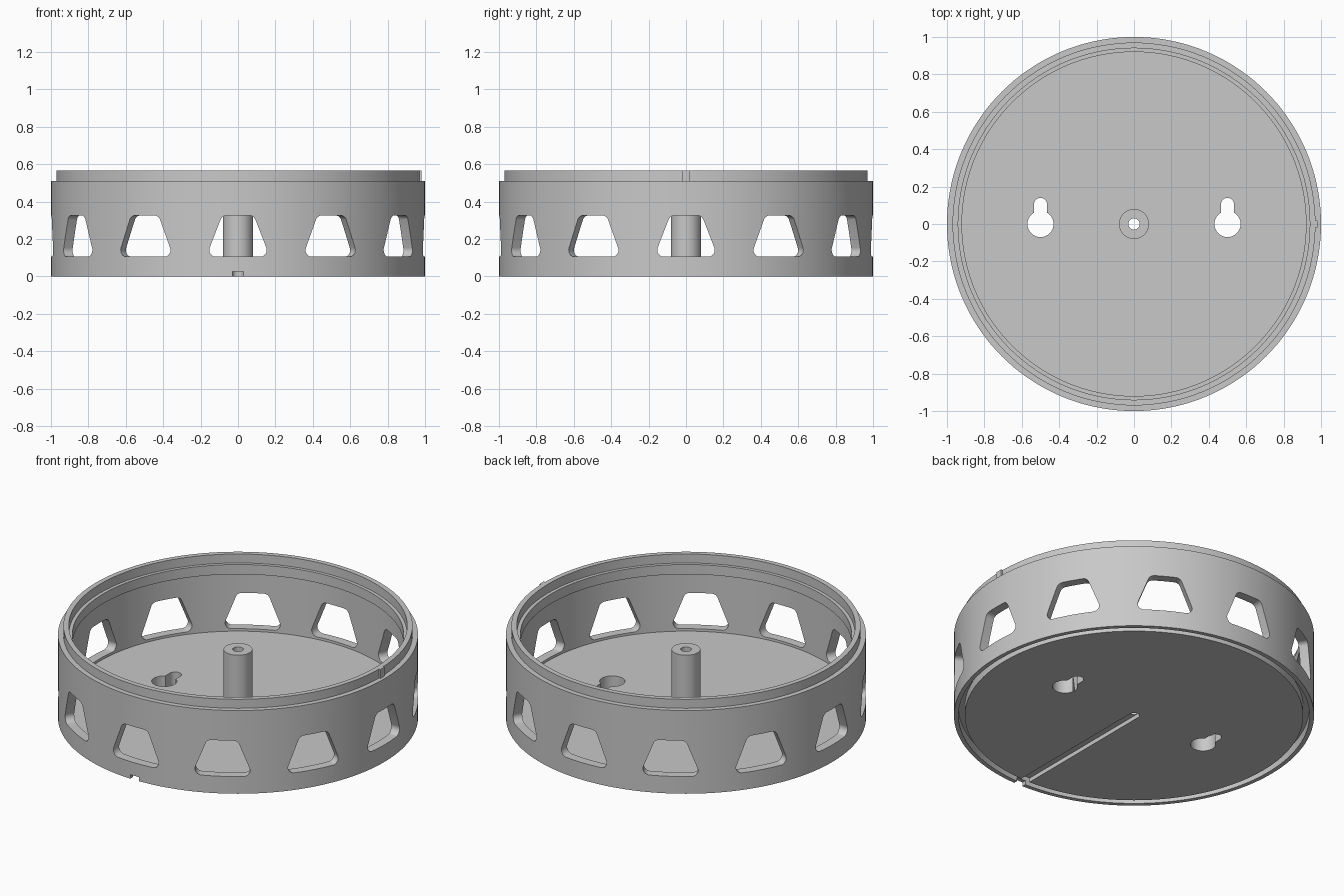
import bpy, bmesh, math
from mathutils import Matrix, Vector

cube = bpy.data.objects.get("Cube")
if cube:
    bpy.data.objects.remove(cube, do_unlink=True)

grey = bpy.data.materials.new("light_grey")
grey.use_nodes = True
grey.diffuse_color = (0.58, 0.58, 0.58, 1)
grey.node_tree.nodes["Principled BSDF"].inputs["Base Color"].default_value = grey.diffuse_color


def make_object(name, bm):
    bmesh.ops.recalc_face_normals(bm, faces=bm.faces)
    mesh = bpy.data.meshes.new(name)
    bm.to_mesh(mesh)
    bm.free()
    mesh.materials.append(grey)
    obj = bpy.data.objects.new(name, mesh)
    bpy.context.collection.objects.link(obj)
    return obj


def lathe(name, profile, sides):
    """Revolve a closed (radius, z) profile around the z axis."""
    bm = bmesh.new()
    rings = []
    for i in range(sides):
        a = math.tau * i / sides
        rings.append([bm.verts.new((r * math.cos(a), r * math.sin(a), z)) for r, z in profile])
    count = len(profile)
    for i in range(sides):
        here, there = rings[i], rings[(i + 1) % sides]
        for j in range(count):
            k = (j + 1) % count
            bm.faces.new((here[j], there[j], there[k], here[k]))
    return make_object(name, bm)


def prism(bm, outline, low, high, matrix=None):
    """Extrude a 2D outline from low to high along z, then place it."""
    matrix = matrix or Matrix()
    bottom = [bm.verts.new(matrix @ Vector((x, y, low))) for x, y in outline]
    top = [bm.verts.new(matrix @ Vector((x, y, high))) for x, y in outline]
    bm.faces.new(bottom[::-1])
    bm.faces.new(top)
    n = len(outline)
    for i in range(n):
        j = (i + 1) % n
        bm.faces.new((bottom[i], bottom[j], top[j], top[i]))


def arc(cx, cy, r, start, end, steps):
    angles = [math.radians(start + (end - start) * i / steps) for i in range(steps + 1)]
    return [(cx + r * math.cos(a), cy + r * math.sin(a)) for a in angles]


def rounded(corners, radius, steps=5):
    """Round the corners of a convex outline."""
    points = []
    for i, corner in enumerate(corners):
        p = Vector(corner)
        u = (Vector(corners[i - 1]) - p).normalized()
        v = (Vector(corners[(i + 1) % len(corners)]) - p).normalized()
        half = u.angle(v) / 2
        centre = p + (u + v).normalized() * radius / math.sin(half)
        first = p + u * radius / math.tan(half) - centre
        last = p + v * radius / math.tan(half) - centre
        for s in range(steps + 1):
            d = first.lerp(last, s / steps).normalized() * radius
            points.append(tuple(centre + d))
    return points


def cut(target, cutters):
    """Bake boolean cuts into the target and remove the cutters."""
    for cutter in cutters:
        cutter.hide_render = True
        mod = target.modifiers.new("cut", 'BOOLEAN')
        mod.operation = 'DIFFERENCE'
        mod.solver = 'EXACT'
        mod.object = cutter
    graph = bpy.context.evaluated_depsgraph_get()
    baked = bpy.data.meshes.new_from_object(target.evaluated_get(graph))
    target.modifiers.clear()
    target.data = baked
    for cutter in cutters:
        bpy.data.objects.remove(cutter, do_unlink=True)


# Round shell: floor, wall, stacking lip on top and matching groove below
WALL, FLOOR, SHOULDER, LIP = 0.945, 0.09, 0.51, 0.565
shell = lathe("shell", [
    (0.03, 0), (0.94, 0), (0.94, 0.055), (0.975, 0.055), (0.975, 0), (1, 0),
    (1, SHOULDER), (0.97, SHOULDER), (0.97, LIP), (0.94, LIP), (0.94, SHOULDER),
    (0.92, SHOULDER), (0.92, 0.45), (WALL, 0.45), (WALL, FLOOR), (0.03, FLOOR)], 144)

# Twelve rounded trapezoid windows
bm = bmesh.new()
trapezoid = rounded([(-0.17, 0.105), (0.17, 0.105), (0.085, 0.325), (-0.085, 0.325)], 0.035)
upright = Matrix.Rotation(math.pi / 2, 4, 'X')
for i in range(12):
    prism(bm, trapezoid, 0.8, 1.1, Matrix.Rotation(math.tau * i / 12, 4, 'Z') @ upright)
windows = make_object("window_cutter", bm)

# Two keyhole openings in the floor
bm = bmesh.new()
for x in (-0.5, 0.5):
    keyhole = arc(x, 0, 0.07, 120, 420, 30) + arc(x, 0.105, 0.035, 0, 180, 14)
    prism(bm, keyhole, -0.1, 0.2)
keyholes = make_object("keyhole_cutter", bm)

# Cable channel under the floor, from the centre out through the front
bm = bmesh.new()
channel = arc(0, 0, 0.03, 0, 180, 12) + [(-0.03, -1.1), (0.03, -1.1)]
prism(bm, channel, -0.1, 0.025)
channel_cutter = make_object("channel_cutter", bm)

cut(shell, [windows, keyholes, channel_cutter])

# Hollow centre post
post = lathe("centre_post", [(0.03, FLOOR), (0.08, FLOOR), (0.08, 0.42), (0.03, 0.42)], 48)

# Small locating tab on the lip
bm = bmesh.new()
prism(bm, [(0.96, -0.02), (0.98, -0.02), (0.98, 0.02), (0.96, 0.02)], SHOULDER, LIP)
tab = make_object("locating_tab", bm)

# Smooth the round surfaces, keep edges crisp
bpy.ops.object.select_all(action='DESELECT')
for obj in (shell, post):
    obj.select_set(True)
bpy.context.view_layer.objects.active = shell
bpy.ops.object.shade_smooth_by_angle(angle=math.radians(30))
